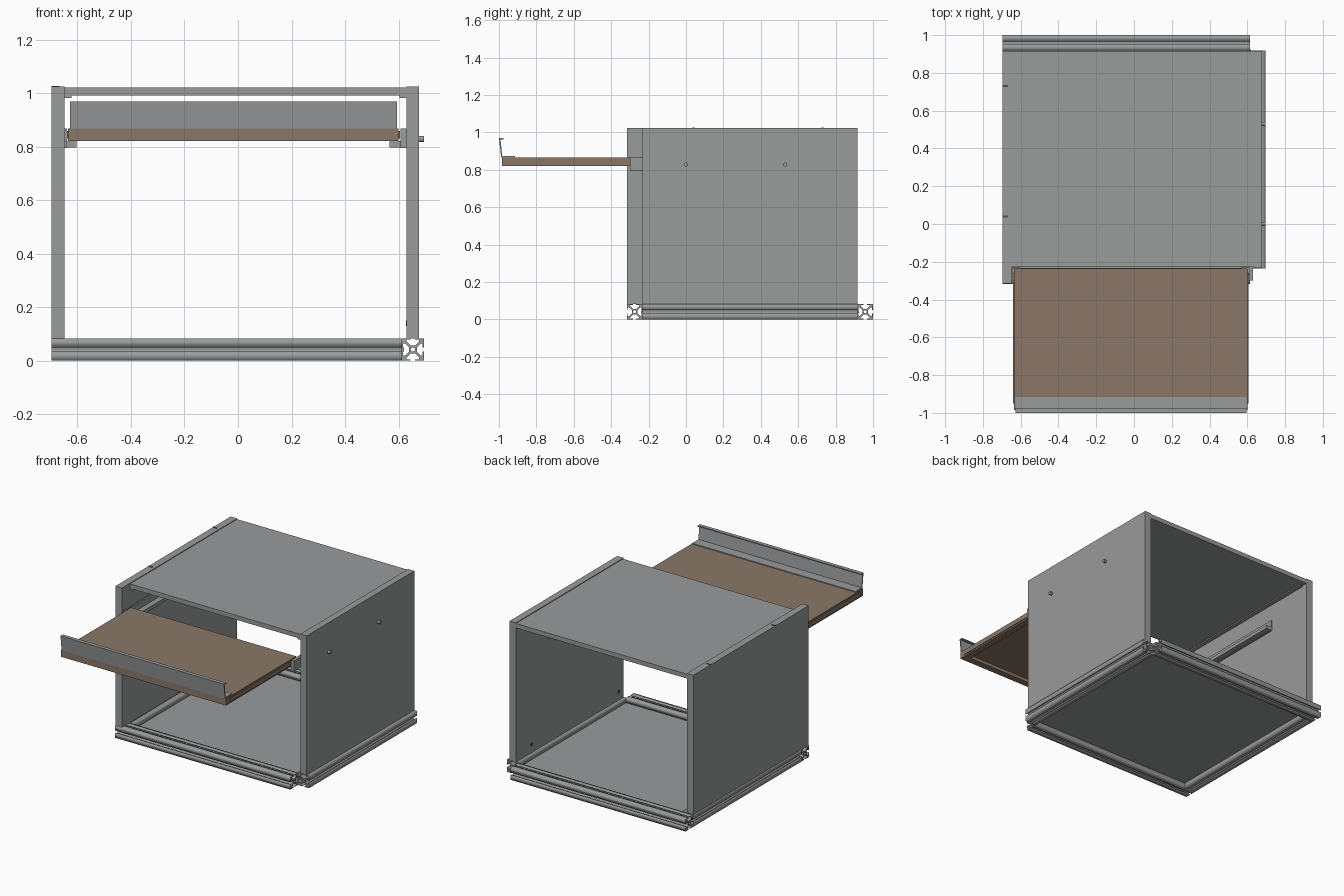
import bpy, bmesh, math
from mathutils import Matrix

if "Cube" in bpy.data.objects:
    bpy.data.objects.remove(bpy.data.objects["Cube"])


def material(name, r, g, b):
    m = bpy.data.materials.new(name)
    m.diffuse_color = (r, g, b, 1)
    m.use_nodes = True
    m.node_tree.nodes["Principled BSDF"].inputs["Base Color"].default_value = m.diffuse_color
    return m


GREY = material("panel grey", 0.32, 0.325, 0.33)
BROWN = material("tray brown", 0.26, 0.185, 0.14)
DARK = material("fitting dark", 0.08, 0.08, 0.085)


def finish(name, bm, mat):
    bmesh.ops.recalc_face_normals(bm, faces=bm.faces)
    mesh = bpy.data.meshes.new(name)
    bm.to_mesh(mesh)
    bm.free()
    mesh.materials.append(mat)
    ob = bpy.data.objects.new(name, mesh)
    bpy.context.collection.objects.link(ob)
    return ob


def box(name, x, y, z, mat=GREY):
    bm = bmesh.new()
    bmesh.ops.create_cube(bm, size=1)
    for v in bm.verts:
        for i, (a, b) in enumerate((x, y, z)):
            v.co[i] = (a + b) / 2 + v.co[i] * (b - a)
    return finish(name, bm, mat)


def disc_x(name, x, y, z, radius, depth, mat):
    bm = bmesh.new()
    bmesh.ops.create_cone(bm, cap_ends=True, segments=20, radius1=radius,
                          radius2=radius, depth=depth)
    bm.transform(Matrix.Translation((x, y, z)) @ Matrix.Rotation(math.pi / 2, 4, 'Y'))
    return finish(name, bm, mat)


def prism(name, points, x0, x1, mat=GREY):
    """Extrude a (y, z) outline along x."""
    bm = bmesh.new()
    face = bm.faces.new([bm.verts.new((x0, y, z)) for y, z in points])
    ext = bmesh.ops.extrude_face_region(bm, geom=[face])["geom"]
    for v in ext:
        if isinstance(v, bmesh.types.BMVert):
            v.co.x = x1
    return finish(name, bm, mat)


# T-slot profile: one quarter turned four times, with a round core bore
QUARTER = [(.36, .2), (.72, .56), (.88, .56), (.88, .2), (1, .2), (1, 1),
           (.2, 1), (.2, .88), (.56, .88), (.56, .72), (.2, .36)]
H = 0.0415


def t_slot(name, length, location, along_y=False):
    outline = []
    for k in range(4):
        for a, b in QUARTER:
            for _ in range(k):
                a, b = -b, a
            outline.append((a * H, b * H))
    bore = [(0.2 * H * math.cos(i * math.pi / 8), 0.2 * H * math.sin(i * math.pi / 8))
            for i in range(16)]
    curve = bpy.data.curves.new(name, 'CURVE')
    curve.dimensions = '2D'
    curve.fill_mode = 'BOTH'
    curve.extrude = length / 2
    for pts in (outline, bore):
        s = curve.splines.new('POLY')
        s.points.add(len(pts) - 1)
        s.use_cyclic_u = True
        for p, (a, b) in zip(s.points, pts):
            p.co = (a, b, 0, 1)
    tmp = bpy.data.objects.new(name + "_outline", curve)
    bpy.context.collection.objects.link(tmp)
    bpy.context.view_layer.update()
    mesh = bpy.data.meshes.new_from_object(
        tmp.evaluated_get(bpy.context.evaluated_depsgraph_get()))
    bpy.data.objects.remove(tmp)
    mesh.transform(Matrix.Translation(location) @
                   Matrix.Rotation(math.pi / 2, 4, 'X' if along_y else 'Y'))
    mesh.materials.clear()
    mesh.materials.append(GREY)
    ob = bpy.data.objects.new(name, mesh)
    bpy.context.collection.objects.link(ob)


# Base frame and floor
t_slot("front_base_rail", 1.31, (-0.042, -0.275, H))
t_slot("back_base_rail", 1.31, (-0.042, 0.9585, H))
t_slot("left_base_rail", 1.153, (-0.655, 0.3415, H), True)
t_slot("right_base_rail", 1.153, (0.6535, 0.3415, H), True)
box("floor_panel", (-0.62, 0.62), (-0.24, 0.925), (0.034, 0.049))

# Side walls and top
box("left_wall", (-0.697, -0.648), (-0.315, 0.917), (0.083, 1.025))
box("right_wall", (0.63, 0.677), (-0.233, 0.917), (0.083, 1.025))
box("top_panel", (-0.648, 0.63), (-0.228, 0.917), (0.99, 1.02))
for x in ((-0.648, -0.622), (0.604, 0.63)):
    box("top_cleat", x, (-0.228, 0.885), (0.982, 0.99))

# Wall fittings
for y in (0.0, 0.53):
    disc_x("right_bolt", 0.685, y, 0.828, 0.011, 0.02, GREY)
for y in (0.04, 0.73):
    box("left_edge_mark", (-0.697, -0.668), (y - 0.005, y + 0.005), (1.024, 1.027), DARK)
for y in (-0.18, 0.75):
    disc_x("wall_hole", 0.629, y, 0.14, 0.01, 0.004, DARK)

# Slide rails on the inner walls
for wall, tray, s in ((-0.648, -0.635, 1), (0.63, 0.6, -1)):
    span = lambda a, b: tuple(sorted((wall + s * a, wall + s * b)))
    box("rail_web", span(0, 0.008 if s > 0 else 0.022), (-0.3, 0.58), (0.795, 0.868))
    box("rail_ledge", span(0, 0.045 if s > 0 else 0.063), (-0.232, 0.58), (0.797, 0.82))
    box("tray_runner", tuple(sorted((tray, tray - s * 0.005))), (-0.95, -0.26),
        (0.83, 0.858), BROWN)

# Pull-out tray: board with an underside frame
TX, TY = (-0.635, 0.6), (-0.985, -0.235)
box("tray_board", TX, TY, (0.842, 0.867), BROWN)
for x in ((-0.635, -0.59), (0.555, 0.6)):
    box("tray_side", x, TY, (0.82, 0.842), BROWN)
for y in ((-0.985, -0.94), (-0.28, -0.235)):
    box("tray_crossbar", (-0.59, 0.555), y, (0.82, 0.842), BROWN)

# Bent metal lip along the tray front
prism("tray_lip", [(-0.915, 0.867), (-0.915, 0.873), (-0.982, 0.873), (-0.992, 0.962),
                   (-0.975, 0.962), (-0.975, 0.969), (-1.0, 0.969), (-0.988, 0.867)],
      -0.628, 0.595)
